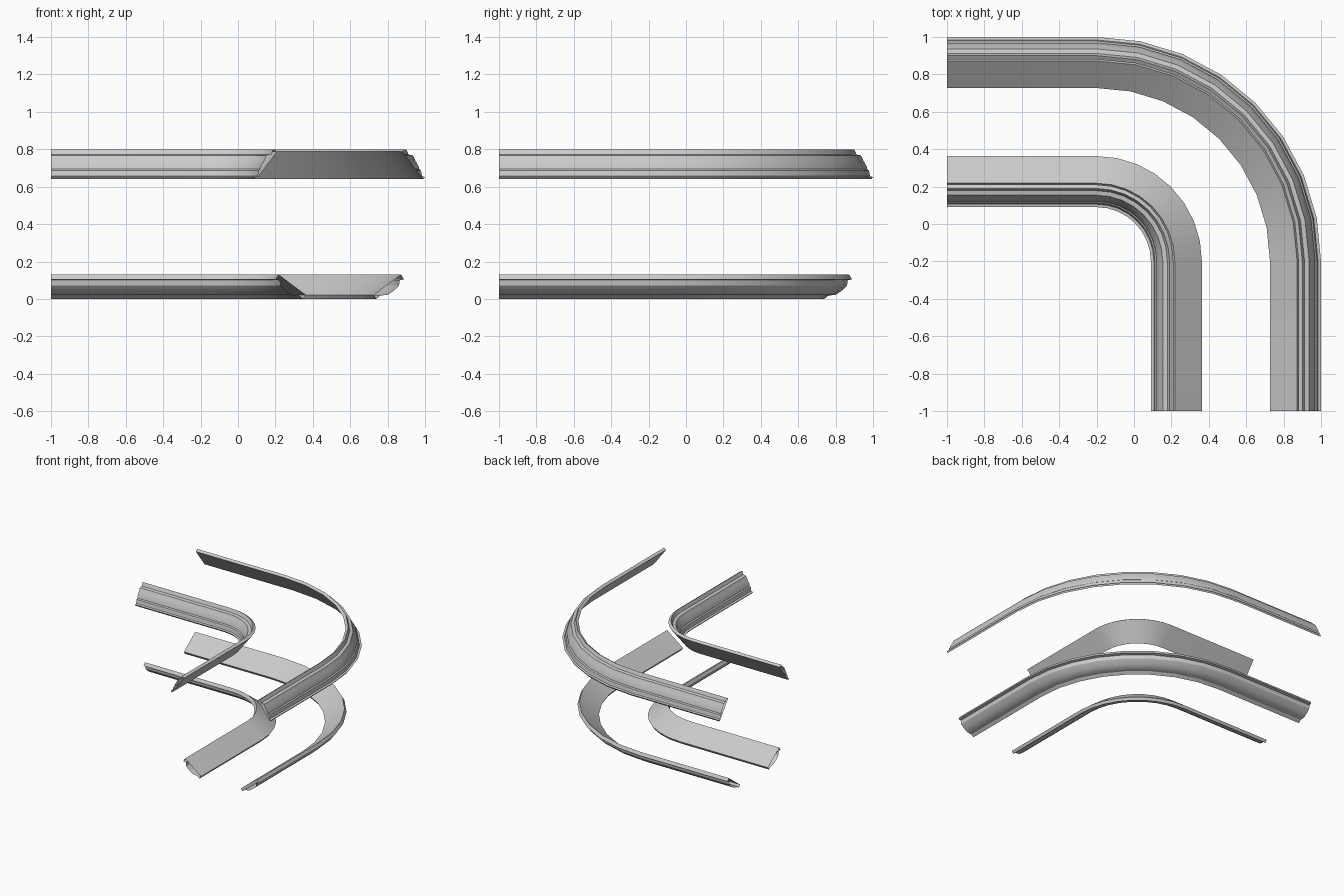
import bpy, bmesh
from math import sin, cos, pi

cube = bpy.data.objects.get("Cube")
if cube:
    bpy.data.objects.remove(cube)

mat = bpy.data.materials.new("plaster grey")
mat.use_nodes = True
colour = (0.6, 0.6, 0.6, 1)
mat.diffuse_color = colour
mat.node_tree.nodes["Principled BSDF"].inputs["Base Color"].default_value = colour

BEND = -0.2      # x and y of the bend centre
END = -1.0       # where the straight runs stop
STEPS = 8        # segments in the quarter bend
MIRROR = 1.09    # inner rails mirror the outer ones across half this distance

# Cross-sections of the outer rails: (distance from the centre line, height)
upper_profile = [(.88, .787), (.9, .8), (.912, .772), (.936, .767), (.948, .74),
                 (.969, .703), (.969, .694), (.978, .687), (.984, .656),
                 (1, .652), (.992, .64)]
lower_profile = [(.872, .13), (.887, .105), (.865, .1), (.861, .071), (.853, .062),
                 (.828, .04), (.8, .022), (.762, .018), (.74, 0), (.727, .021)]


def section(profile):
    """Rings of points along straight, quarter bend, straight."""
    yield [(END, d, z) for d, z in profile]
    for i in range(STEPS + 1):
        a = pi / 2 * i / STEPS
        yield [(BEND + (d - BEND) * sin(a), BEND + (d - BEND) * cos(a), z)
               for d, z in profile]
    yield [(d, END, z) for d, z in profile]


def rail(name, profile):
    """Sweep a closed profile into an open-ended moulding."""
    bm = bmesh.new()
    rings = [[bm.verts.new(p) for p in ring] for ring in section(profile)]
    n = len(profile)
    for a, b in zip(rings, rings[1:]):
        for i in range(n):
            j = (i + 1) % n
            bm.faces.new((a[i], a[j], b[j], b[i]))
    bmesh.ops.recalc_face_normals(bm, faces=bm.faces)
    mesh = bpy.data.meshes.new(name)
    bm.to_mesh(mesh)
    bm.free()
    mesh.materials.append(mat)
    obj = bpy.data.objects.new(name, mesh)
    bpy.context.collection.objects.link(obj)
    bpy.ops.object.select_all(action="DESELECT")
    obj.select_set(True)
    bpy.context.view_layer.objects.active = obj
    bpy.ops.object.shade_smooth_by_angle(angle=pi / 6)


# Crown and base mouldings on the outer and inner walls
for level, profile in (("upper", upper_profile), ("lower", lower_profile)):
    rail(level + "_outer_moulding", profile)
    rail(level + "_inner_moulding", [(MIRROR - d, z) for d, z in profile])
